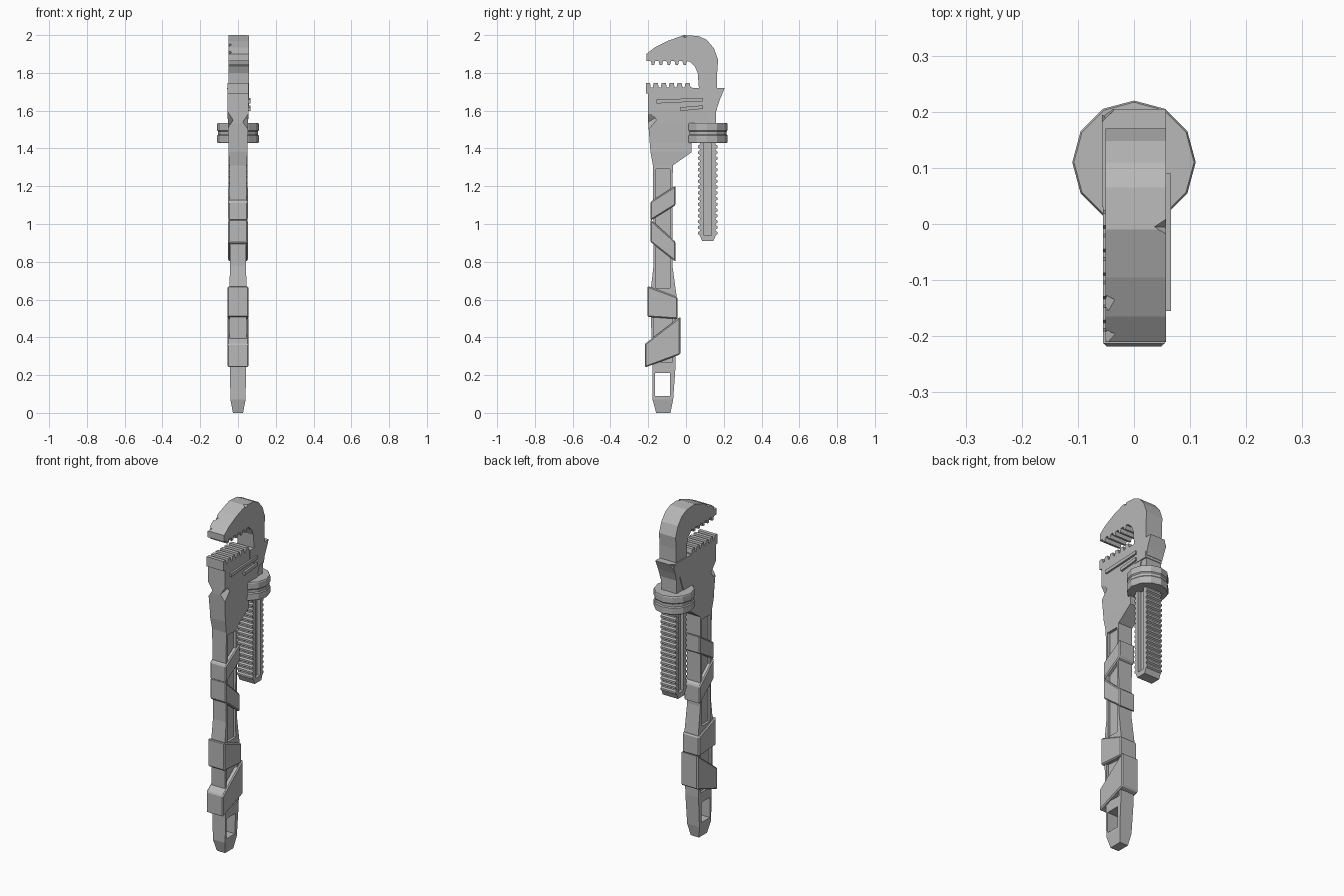
import bpy, bmesh
from math import pi, cos, sin
from mathutils import Matrix

if "Cube" in bpy.data.objects:
    bpy.data.objects.remove(bpy.data.objects["Cube"])

steel = bpy.data.materials.new("plain grey steel")
steel.use_nodes = True
GREY = (0.48, 0.48, 0.48, 1)
steel.diffuse_color = GREY
steel.node_tree.nodes["Principled BSDF"].inputs["Base Color"].default_value = GREY


def finish(bm, name):
    bmesh.ops.recalc_face_normals(bm, faces=bm.faces)
    mesh = bpy.data.meshes.new(name)
    bm.to_mesh(mesh)
    bm.free()
    mesh.materials.append(steel)
    obj = bpy.data.objects.new(name, mesh)
    bpy.context.scene.collection.objects.link(obj)
    return obj


def prism(name, outline, hx):
    """Extrude a (y, z) outline across the width."""
    bm = bmesh.new()
    face = bm.faces.new([bm.verts.new((-hx, y, z)) for y, z in outline])
    out = bmesh.ops.extrude_face_region(bm, geom=[face])
    verts = [v for v in out["geom"] if isinstance(v, bmesh.types.BMVert)]
    bmesh.ops.translate(bm, verts=verts, vec=(2 * hx, 0, 0))
    # Extruding may leave the starting cap behind or not, so close any open side
    edges = [e for e in bm.edges if e.is_boundary]
    if edges:
        bmesh.ops.holes_fill(bm, edges=edges)
    return finish(bm, name)


def loft(name, sections):
    """Join rectangular sections given as (z, front y, back y, half width)."""
    bm = bmesh.new()
    rings = [[bm.verts.new(p) for p in ((-h, a, z), (h, a, z), (h, b, z), (-h, b, z))]
             for z, a, b, h in sections]
    for low, high in zip(rings, rings[1:]):
        for i in range(4):
            j = (i + 1) % 4
            bm.faces.new((low[i], low[j], high[j], high[i]))
    bm.faces.new(rings[0])
    bm.faces.new(rings[-1])
    return finish(bm, name)


def carve(obj, boxes, turn=Matrix.Identity(4)):
    """Cut boxes, given as (centre, size), out of a part."""
    bm = bmesh.new()
    for centre, size in boxes:
        bmesh.ops.create_cube(bm, size=1, matrix=Matrix.Translation(centre)
                              @ Matrix.Diagonal((*size, 1)) @ turn)
    cutter = finish(bm, obj.name + "_cutter")
    cutter.hide_render = True
    cutter.hide_viewport = True
    mod = obj.modifiers.new("carve", "BOOLEAN")
    mod.operation = "DIFFERENCE"
    mod.object = cutter
    mod.solver = "EXACT"


# Corner-on cube used for small chips in the edges
CHIP = Matrix.Rotation(pi / 4, 4, "Y") @ Matrix.Rotation(pi / 4, 4, "X")

# Handle with recessed sides and a hanging hole
handle = loft("handle", [
    (0, -.158, -.082, .027), (.07, -.177, -.068, .04), (.25, -.177, -.055, .043),
    (.62, -.19, -.05, .045), (.78, -.172, -.072, .043), (1.31, -.175, -.07, .046)])
pockets = [((0, -.125, .15), (.3, .08, .12))]
for side in (-1, 1):
    pockets += [((side * .05, -.122, .975), (.04, .076, .63)),
                ((side * .05, -.122, .44), (.04, .1, .34))]
carve(handle, pockets)

# Head block carrying the fixed jaw
head = loft("head", [
    (1.31, -.175, -.07, .046), (1.38, -.188, .03, .05), (1.43, -.192, .03, .05),
    (1.535, -.2, .1, .054), (1.615, -.2, .13, .055), (1.72, -.2, .13, .055)])
carve(head, [((s * .058, -.205, 1.545), (.04, .07, .06)) for s in (-1, 1)], CHIP)

# Flared collar behind the sliding shank
collar = loft("collar", [(1.615, .03, .165, .053), (1.66, .03, .18, .056), (1.72, .03, .205, .057)])
carve(collar, [((-.058, .21, 1.72), (.03, .04, .05))], CHIP)

# Fixed jaw: lip with square teeth
PITCH = .042
lip = [(.03, 1.69), (-.213, 1.69)]
for i in range(6):
    y = -.213 + i * PITCH
    lip += [(y, 1.747), (y + .022, 1.747), (y + .027, 1.722), (y + .037, 1.722)]
prism("fixed_jaw", lip, .055)

# Hook jaw: curved outer edge, toothed bite
hook = [(.163, 1.6), (.165, 1.8), (.17, 1.87), (.148, 1.93), (.11, 1.975), (.065, 1.995),
        (-.01, 2.0), (-.095, 1.97), (-.165, 1.935), (-.21, 1.9), (-.21, 1.862)]
for i in range(5):
    y = -.187 + i * PITCH
    hook += [(y, 1.862), (y + .006, 1.841), (y + .018, 1.841), (y + .024, 1.862)]
hook += [(.02, 1.86), (.046, 1.835), (.062, 1.8), (.068, 1.72), (.068, 1.6)]
hook_jaw = prism("hook_jaw", hook, .054)
hook_jaw.location.x = .003
carve(hook_jaw, [((.058, -.005, 2.003), (.025, .025, .022)),
                 ((-.052, -.14, 1.95), (.025, .025, .022)),
                 ((-.052, -.2, 1.91), (.025, .025, .022))], CHIP)

# Sliding shank threaded on front and back, grooved on both sides
STEP = .0305
front, back = [], []
for i in range(16):
    z = .94 + i * STEP
    for dz, out in ((0, 0), (.006, .01), (.017, .01), (.023, 0)):
        front.append((.073 - out, z + dz))
        back.append((.157 + out, z + dz))
shank = prism("threaded_shank",
              [(.085, .91), (.145, .91)] + back + [(.16, 1.62), (.07, 1.62)] + front[::-1], .05)
carve(shank, [((s * .05, .115, 1.19), (.04, .042, .5)) for s in (-1, 1)])

# Adjusting nut: twelve sides with a shallow groove round the middle
bm = bmesh.new()
nut_rings = []
for z, r in ((1.428, .107), (1.434, .11), (1.468, .11), (1.474, .105),
             (1.49, .105), (1.496, .11), (1.529, .11), (1.535, .107)):
    nut_rings.append([bm.verts.new((r * cos(i * pi / 6), .11 + r * sin(i * pi / 6), z))
                      for i in range(12)])
for low, high in zip(nut_rings, nut_rings[1:]):
    for i in range(12):
        j = (i + 1) % 12
        bm.faces.new((low[i], low[j], high[j], high[i]))
bm.faces.new(nut_rings[0])
bm.faces.new(nut_rings[-1])
finish(bm, "adjusting_nut")

# Raised bars on the left face of the head
for name, y0, y1, z in (("upper_bar", -.155, .09, 1.65), ("lower_bar", -.03, .09, 1.61)):
    bar = prism(name, [(y0, z - .012), (y1, z), (y1, z + .018), (y0, z + .008)], .006)
    bar.location.x = .06

# Slanted grip wraps: front y, front z range, back y, back z range, half width
for i, (ya, a0, a1, yb, b0, b1, hx) in enumerate([
        (-.188, 1.018, 1.118, -.055, 1.1, 1.203, .052),
        (-.188, .905, 1.025, -.055, .8, .905, .052),
        (-.204, .508, .672, -.044, .497, .612, .055),
        (-.218, .24, .365, -.03, .31, .51, .055)]):
    wrap = prism(f"grip_wrap_{i + 1}", [(ya, a0), (yb, b0), (yb, b1), (ya, a1)], hx)
    bevel = wrap.modifiers.new("soft edge", "BEVEL")
    bevel.width = .006
    bevel.segments = 1
